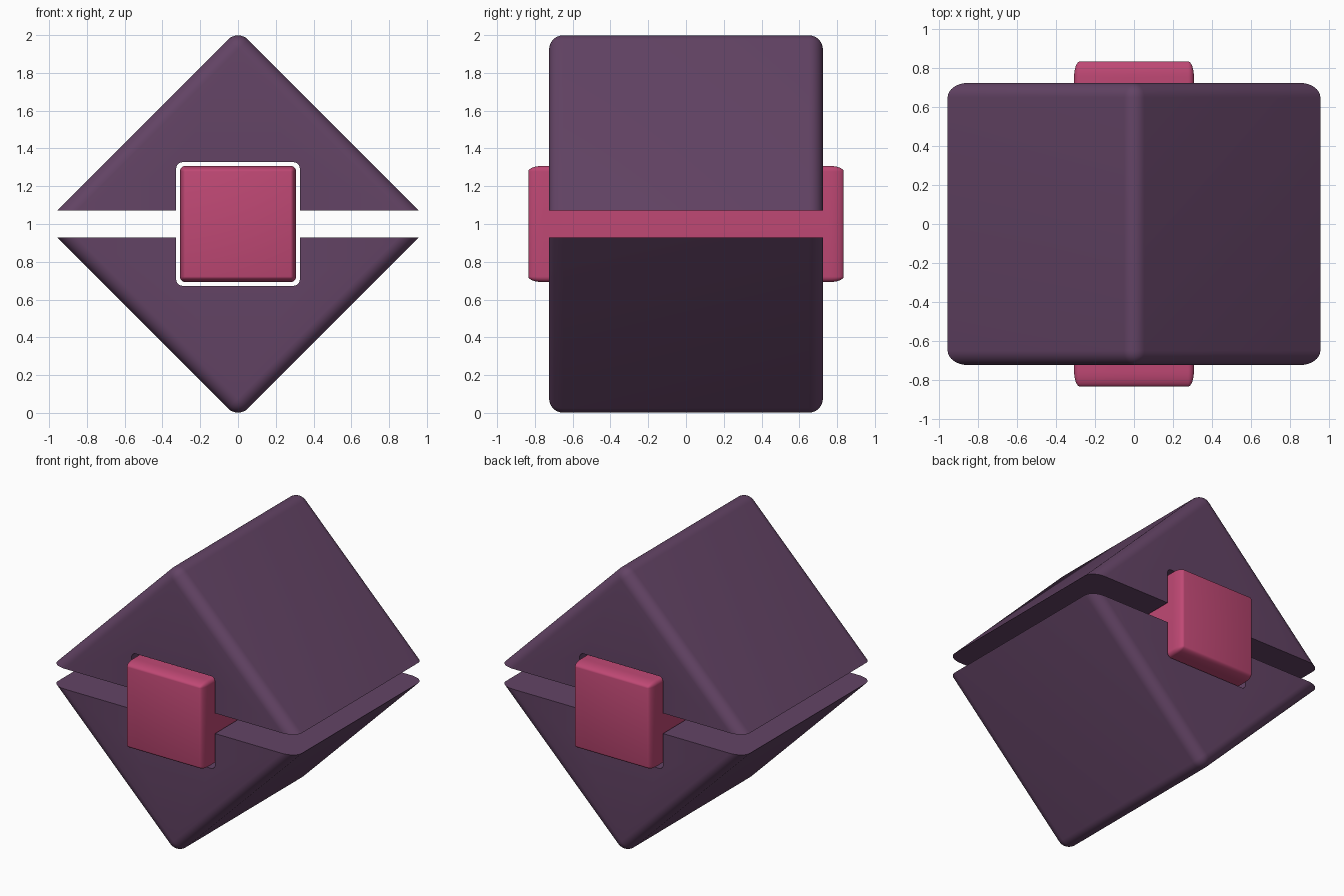
import bpy, bmesh, math
from mathutils import Matrix

if "Cube" in bpy.data.objects:
    bpy.data.objects.remove(bpy.data.objects["Cube"])


def material(name, rgb):
    m = bpy.data.materials.new(name)
    m.diffuse_color = (*rgb, 1)
    m.use_nodes = True
    m.node_tree.nodes["Principled BSDF"].inputs["Base Color"].default_value = m.diffuse_color
    return m


PURPLE = material("dark purple", (0.125, 0.057, 0.130))
PINK = material("raspberry pink", (0.52, 0.065, 0.175))


def rounded_box(name, half, radius, mat, turn=0.0):
    """Cube with rounded edges, stretched to its half sizes; radius is measured on x."""
    bm = bmesh.new()
    bmesh.ops.create_cube(bm, size=2 * half[0])
    if radius:
        bmesh.ops.bevel(bm, geom=bm.edges[:], offset=radius, segments=8,
                        profile=0.5, affect='EDGES', clamp_overlap=True)
    bm.transform(Matrix.Translation((0, 0, 1)) @ Matrix.Rotation(turn, 4, 'Y')
                 @ Matrix.Diagonal((1, half[1] / half[0], half[2] / half[0], 1)))
    me = bpy.data.meshes.new(name)
    bm.to_mesh(me)
    bm.free()
    me.materials.append(mat)
    ob = bpy.data.objects.new(name, me)
    bpy.context.collection.objects.link(ob)
    return ob


def smooth(ob):
    bpy.ops.object.select_all(action='DESELECT')
    ob.select_set(True)
    bpy.context.view_layer.objects.active = ob
    bpy.ops.object.shade_smooth_by_angle(angle=math.radians(35))


# Rounded cube standing on its edge, split in two with a square channel
shell = rounded_box("split_shell", (0.728, 0.725, 0.728), 0.075, PURPLE, math.pi / 4)
slot = rounded_box("slot_cutter", (1.5, 1.5, 0.072), 0, PURPLE)
channel = rounded_box("channel_cutter", (0.327, 1.2, 0.327), 0.032, PURPLE)
for cutter in (slot, channel):
    mod = shell.modifiers.new("cut", 'BOOLEAN')
    mod.operation = 'DIFFERENCE'
    mod.solver = 'EXACT'
    mod.object = cutter
    bpy.context.view_layer.objects.active = shell
    bpy.ops.object.modifier_apply(modifier=mod.name)
    bpy.data.objects.remove(cutter, do_unlink=True)
smooth(shell)

# Square bar running through the channel
core = rounded_box("core_bar", (0.308, 0.835, 0.308), 0.03, PINK)
smooth(core)
